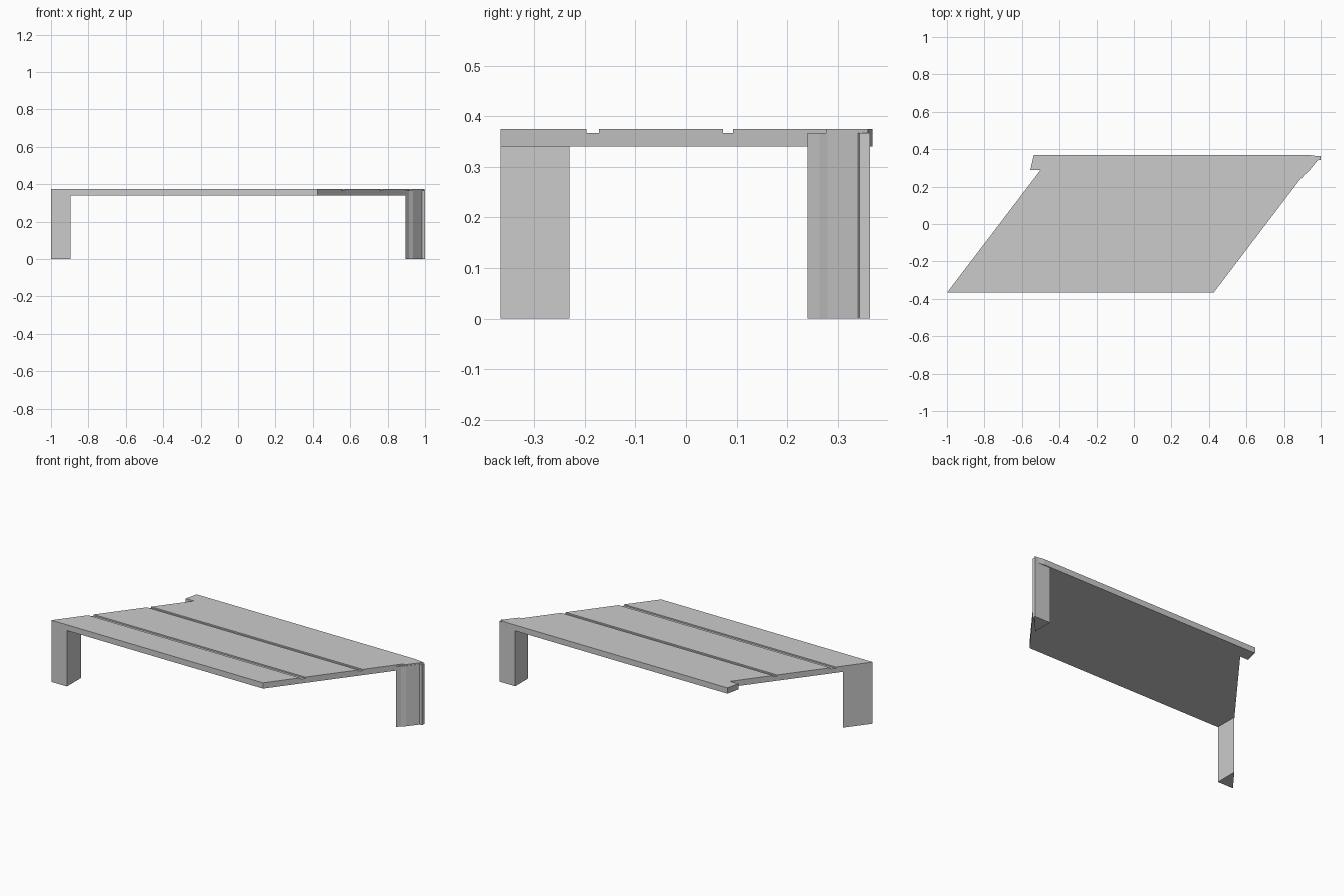
import bpy, bmesh

if "Cube" in bpy.data.objects:
    bpy.data.objects.remove(bpy.data.objects["Cube"])


def prism(name, outline, z0, z1):
    """Extrude a plan outline (x, y) between two heights."""
    bm = bmesh.new()
    face = bm.faces.new([bm.verts.new((x, y, z0)) for x, y in outline])
    top = bmesh.ops.extrude_face_region(bm, geom=[face])
    verts = [v for v in top["geom"] if isinstance(v, bmesh.types.BMVert)]
    bmesh.ops.translate(bm, verts=verts, vec=(0, 0, z1 - z0))
    bmesh.ops.recalc_face_normals(bm, faces=bm.faces)
    mesh = bpy.data.meshes.new(name)
    bm.to_mesh(mesh)
    bm.free()
    obj = bpy.data.objects.new(name, mesh)
    bpy.context.collection.objects.link(obj)
    return obj


# Slanted deck with a notch at the back left corner
deck = prism("deck", [
    (-1.0, -0.367), (0.425, -0.367), (0.915, 0.277), (0.93, 0.277),
    (0.985, 0.345), (0.998, 0.36), (0.94, 0.369), (-0.537, 0.369),
    (-0.555, 0.29), (-0.5, 0.29)], 0.34, 0.375)

# Two shallow grooves along the deck
for i, (y0, y1) in enumerate([(-0.197, -0.172), (0.073, 0.093)]):
    cutter = prism(f"groove_cutter_{i}",
                   [(-1.2, y0), (1.2, y0), (1.2, y1), (-1.2, y1)], 0.367, 0.4)
    cutter.hide_render = True
    cutter.hide_viewport = True
    mod = deck.modifiers.new("groove", "BOOLEAN")
    mod.operation = "DIFFERENCE"
    mod.solver = "EXACT"
    mod.object = cutter

# Triangular front left leg
prism("front_leg", [(-1.0, -0.367), (-0.895, -0.367), (-0.895, -0.23)], 0, 0.34)

# Faceted back right leg
prism("back_leg", [
    (0.895, 0.24), (0.914, 0.264), (0.935, 0.28), (0.983, 0.34),
    (1.0, 0.343), (1.0, 0.364), (0.895, 0.364)], 0, 0.367)
